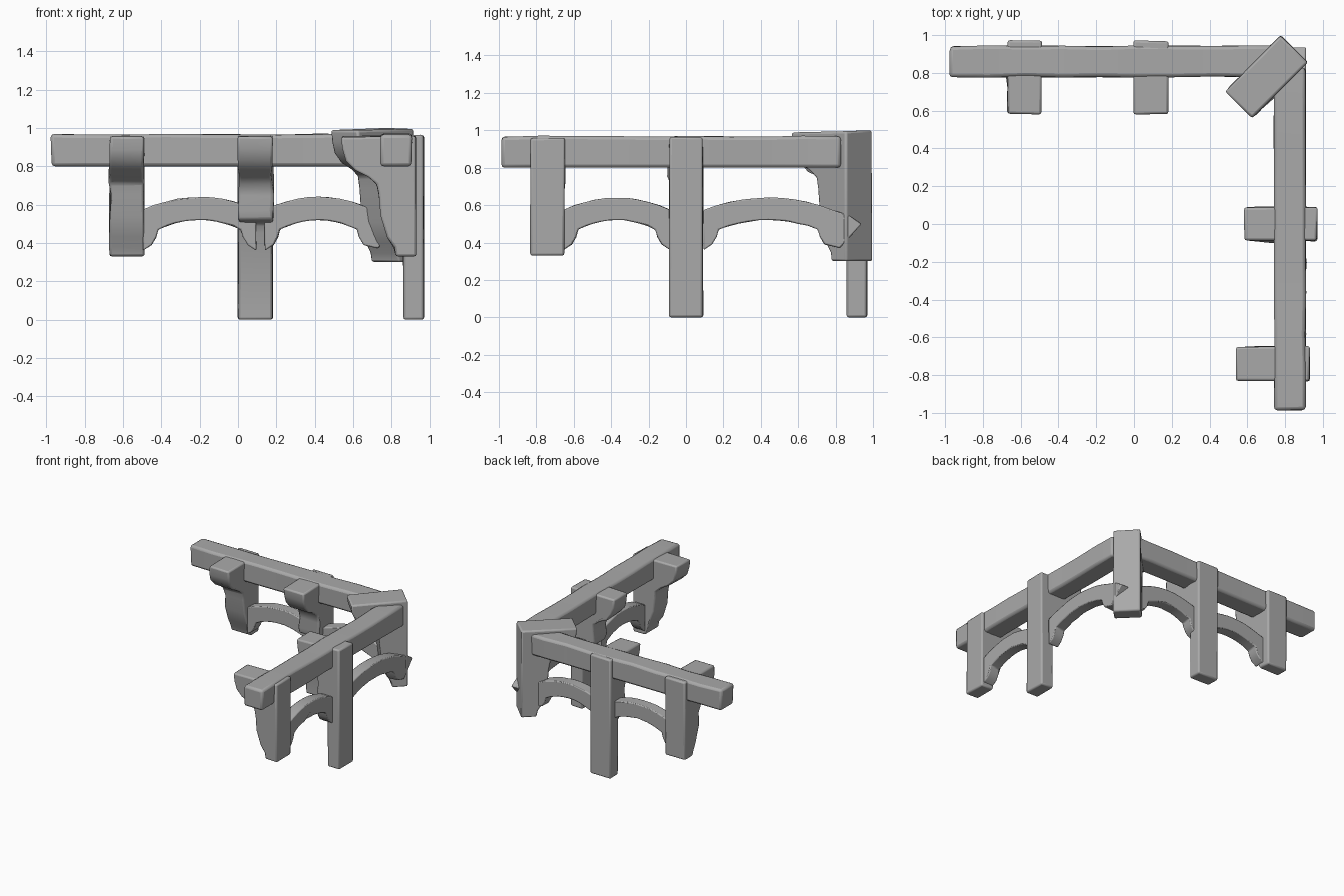
import bpy, bmesh, math, random
from mathutils import Matrix, Vector

random.seed(4)
cube = bpy.data.objects.get("Cube")
if cube:
    bpy.data.objects.remove(cube, do_unlink=True)

STONE = bpy.data.materials.new("grey_stone")
STONE.use_nodes = True
STONE.diffuse_color = (0.4, 0.4, 0.4, 1)
STONE.node_tree.nodes["Principled BSDF"].inputs["Base Color"].default_value = (0.4, 0.4, 0.4, 1)


def prism(name, outline, v0, v1, origin, angle, layers=1, rough=0.004, bevel=0.012):
    """Extrude an (x, z) outline along local y, roughen it and chip the edges."""
    bm = bmesh.new()
    rings = []
    for i in range(layers + 1):
        v = v0 + (v1 - v0) * i / layers
        rings.append([bm.verts.new((u, v, z)) for u, z in outline])
    n = len(outline)
    for a, b in zip(rings, rings[1:]):
        for i in range(n):
            j = (i + 1) % n
            bm.faces.new((a[i], a[j], b[j], b[i]))
    bm.faces.new(rings[0])
    bm.faces.new(rings[-1])
    bmesh.ops.recalc_face_normals(bm, faces=bm.faces)
    floor = min(z for u, z in outline)
    for vert in bm.verts:
        shift = Vector([random.uniform(-rough, rough) for k in range(3)])
        if vert.co.z < floor + 0.001:
            shift.z = 0
        vert.co += shift
    bm.transform(Matrix.Translation((*origin, 0)) @ Matrix.Rotation(math.radians(angle), 4, 'Z'))
    mesh = bpy.data.meshes.new(name)
    bm.to_mesh(mesh)
    bm.free()
    mesh.materials.append(STONE)
    ob = bpy.data.objects.new(name, mesh)
    bpy.context.collection.objects.link(ob)
    mod = ob.modifiers.new("worn_edges", 'BEVEL')
    mod.width = bevel
    mod.segments = 2
    mod.limit_method = 'ANGLE'
    mod.angle_limit = math.radians(35)
    bpy.ops.object.select_all(action='DESELECT')
    ob.select_set(True)
    bpy.context.view_layer.objects.active = ob
    bpy.ops.object.shade_smooth_by_angle(angle=math.radians(40))
    return ob


# Beams: a rectangular section run along each wall
SECTION = [(-0.082, 0.80), (0.082, 0.80), (0.082, 0.968), (-0.082, 0.968)]
prism("back_beam", SECTION, -0.82, 0.975, (0, 0.86), 90, layers=9, bevel=0.018)
prism("side_beam", SECTION, -0.985, 0.83, (0.825, 0), 0, layers=9, bevel=0.018)

# Brackets: curved corbel in front of an upright; x = 0 is the inner tip
CORBEL = [(0, 0.955), (0.005, 0.89), (0.025, 0.83), (0.07, 0.78), (0.14, 0.745),
          (0.18, 0.71), (0.195, 0.65)]
HANGING_FOOT = [(0.205, 0.54), (0.24, 0.43), (0.275, 0.375), (0.285, 0.33), (0.39, 0.33)]
POST_FOOT = [(0.185, 0.57), (0.20, 0.525), (0.25, 0.50), (0.278, 0.45), (0.28, 0), (0.39, 0)]


def bracket(name, foot, origin, angle, width=0.18, stretch=1.0, top=0.0, drop=0.0):
    outline = [(u * stretch, z + top) for u, z in CORBEL]
    outline += [(u * stretch, z - drop) for u, z in foot]
    outline.append((0.39 * stretch, 0.962 + top))
    prism(name, outline, -width / 2, width / 2, origin, angle)


bracket("back_end_bracket", HANGING_FOOT, (-0.58, 0.58), 90)
bracket("back_post", POST_FOOT, (0.09, 0.58), 90)
bracket("side_post", POST_FOOT, (0.58, 0), 0)
bracket("side_end_bracket", HANGING_FOOT, (0.54, -0.74), 0)
bracket("corner_bracket", HANGING_FOOT, (0.555, 0.632), 45,
        width=0.205, stretch=1.07, top=0.036, drop=0.03)


# Arches: curved braces between the uprights
def arch(name, centre, half, origin, angle, v0, v1, tip=None):
    steps = [k / 5 for k in range(-5, 6)]
    outline = [(centre + t * half, 0.64 - 0.065 * t * t) for t in steps]
    if tip:
        outline += [(tip - 0.07, 0.545), (tip, 0.50), (tip - 0.12, 0.37)]
    else:
        outline.append((centre + half, 0.36))
    outline += [(centre + half - 0.045, 0.39), (centre + half - 0.068, 0.43)]
    outline += [(centre + t * (half - 0.08), 0.52 - 0.05 * t * t) for t in reversed(steps)]
    outline += [(centre - half + 0.068, 0.43), (centre - half + 0.045, 0.39), (centre - half, 0.36)]
    prism(name, outline, v0, v1, origin, angle, rough=0.002, bevel=0.007)


arch("back_outer_arch", -0.2, 0.295, (0, 0.865), 0, -0.045, 0.045)
arch("back_inner_arch", 0.42, 0.28, (0, 0.865), 0, -0.045, 0.045, tip=0.85)
arch("side_outer_arch", -0.37, 0.285, (0.865, 0), 90, -0.045, 0.045)
arch("side_inner_arch", 0.44, 0.345, (0.865, 0), 90, -0.045, 0.045, tip=0.94)
